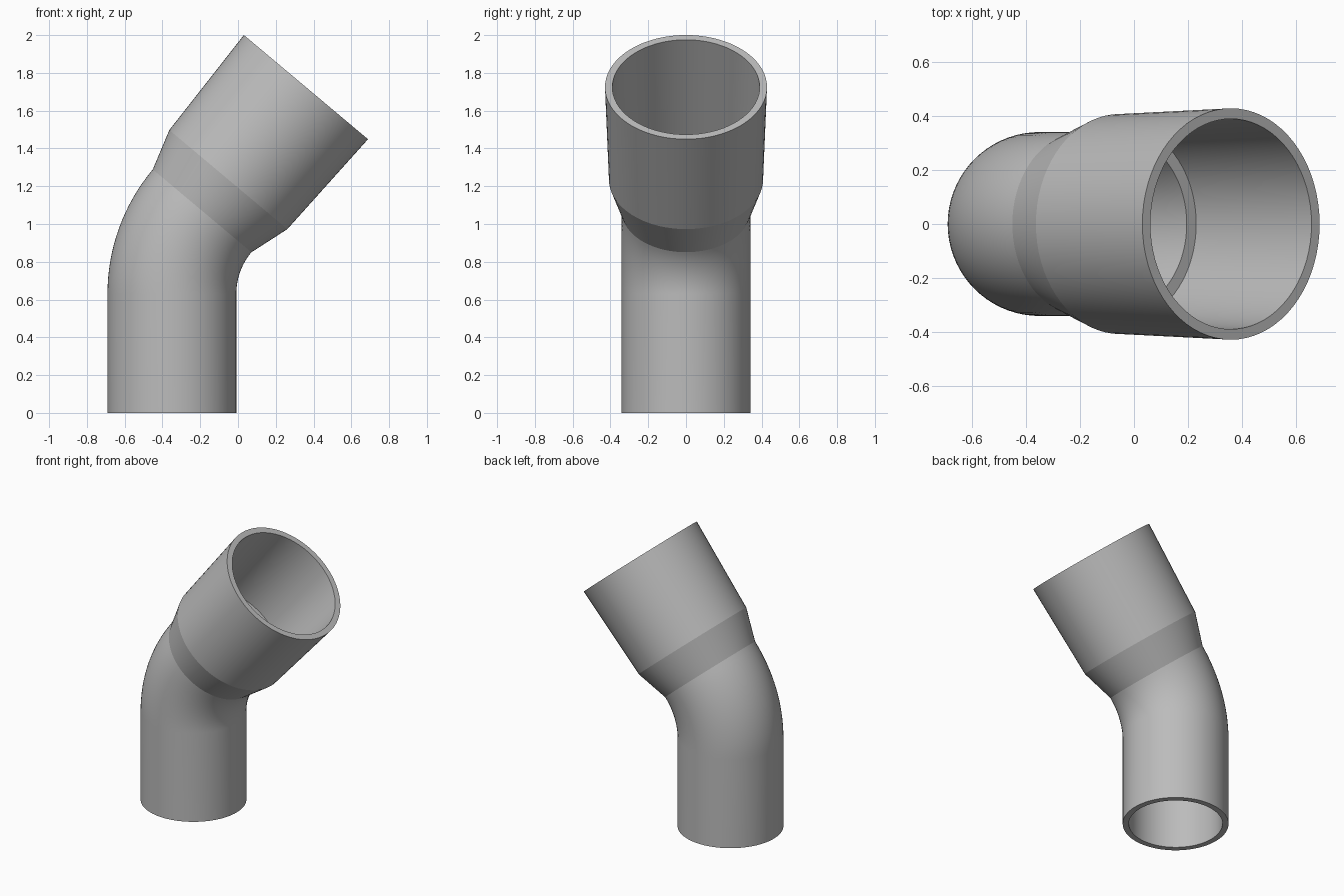
import bpy, bmesh, math
from mathutils import Vector

default = bpy.data.objects.get("Cube")
if default:
    bpy.data.objects.remove(default, do_unlink=True)

SIDES, STEPS = 72, 16
BEND = math.radians(40)
BEND_R, BASE_X, BEND_Z = 0.684, -0.35, 0.63


def axis_point(angle, along=0.0):
    """Point on the pipe axis: round the bend, then straight on."""
    return Vector((BASE_X + BEND_R * (1 - math.cos(angle)) + along * math.sin(angle), 0,
                   BEND_Z + BEND_R * math.sin(angle) + along * math.cos(angle)))


def wall(radius, socket):
    """Stations (centre, tilt, radius) from the foot to the socket mouth."""
    stations = [(Vector((BASE_X, 0, 0)), 0, radius)]
    for i in range(STEPS + 1):
        a = BEND * i / STEPS
        stations.append((axis_point(a), a, radius))
    return stations + [(axis_point(BEND, t), BEND, r) for t, r in socket]


# Outer skin upwards, then inner skin back down to the foot
outer = wall(0.341, [(0.216, 0.408), (0.855, 0.429)])
inner = wall(0.302, [(0.216, 0.322), (0.216, 0.368), (0.855, 0.39)])
stations = outer + inner[::-1]

bm = bmesh.new()
rings = []
for centre, tilt, r in stations:
    side = Vector((math.cos(tilt), 0, -math.sin(tilt)))
    rings.append([bm.verts.new(centre + side * r * math.cos(u) + Vector((0, r * math.sin(u), 0)))
                  for u in (math.tau * k / SIDES for k in range(SIDES))])
for n, lower in enumerate(rings):
    upper = rings[(n + 1) % len(rings)]
    for k in range(SIDES):
        j = (k + 1) % SIDES
        bm.faces.new((lower[k], lower[j], upper[j], upper[k]))
bmesh.ops.recalc_face_normals(bm, faces=bm.faces)

mesh = bpy.data.meshes.new("pipe_elbow")
bm.to_mesh(mesh)
bm.free()
pipe = bpy.data.objects.new("pipe_elbow", mesh)
bpy.context.collection.objects.link(pipe)

# Plain grey plastic
grey = bpy.data.materials.new("grey_plastic")
grey.use_nodes = True
colour = (0.5, 0.5, 0.5, 1)
grey.diffuse_color = colour
grey.node_tree.nodes["Principled BSDF"].inputs["Base Color"].default_value = colour
mesh.materials.append(grey)

# Smooth walls with crisp collar and rim edges
bpy.ops.object.select_all(action="DESELECT")
pipe.select_set(True)
bpy.context.view_layer.objects.active = pipe
bpy.ops.object.shade_smooth_by_angle(angle=math.radians(9))
